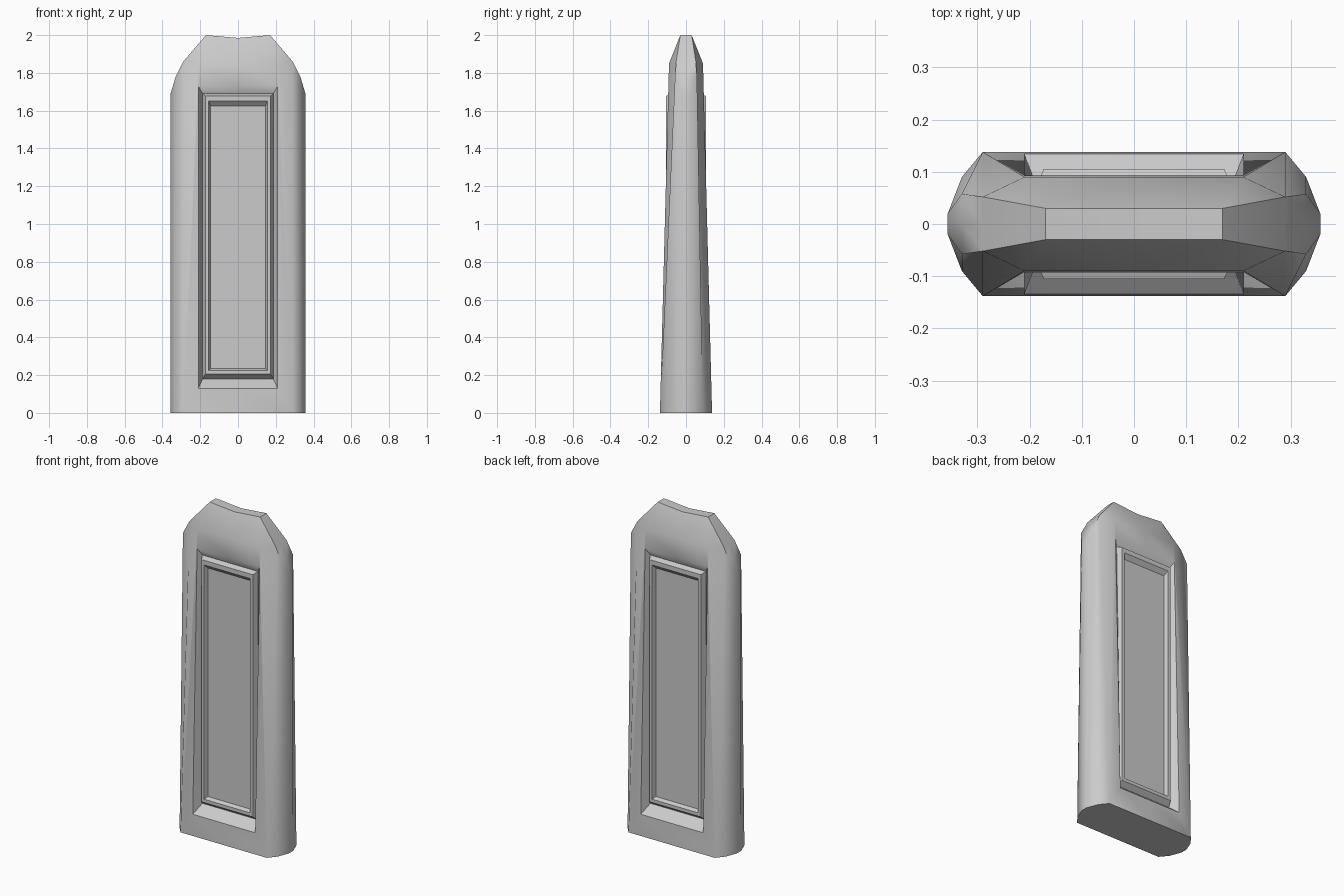
import bpy, bmesh, math

if "Cube" in bpy.data.objects:
    bpy.data.objects.remove(bpy.data.objects["Cube"])


def face_y(z):
    """Depth of the leaning front/back face at height z."""
    return 0.138 - 0.048 * z / 1.85


def rect(x, lo, hi, y=None):
    """Half rectangle from the centre line out to x; follows the face if y is None."""
    return [(px, face_y(z) if y is None else y, z)
            for px, z in ((0, lo), (x, lo), (x, hi), (0, hi))]


def bridge(a, b):
    """Quads between two half rectangles."""
    return [[a[i], a[i + 1], b[i + 1], b[i]] for i in range(3)]


def build(name, quarter, angle):
    """Mirror a quarter of faces over x and y, weld and shade."""
    bm = bmesh.new()
    for sx in (1, -1):
        for sy in (1, -1):
            for f in quarter:
                pts = f if sx * sy > 0 else f[::-1]
                bm.faces.new([bm.verts.new((x * sx, y * sy, z)) for x, y, z in pts])
    bmesh.ops.remove_doubles(bm, verts=bm.verts, dist=1e-4)
    return finish(name, bm, angle)


def finish(name, bm, angle):
    bmesh.ops.recalc_face_normals(bm, faces=bm.faces)
    me = bpy.data.meshes.new(name)
    bm.to_mesh(me)
    bm.free()
    ob = bpy.data.objects.new(name, me)
    bpy.context.collection.objects.link(ob)
    bpy.ops.object.select_all(action='DESELECT')
    ob.select_set(True)
    bpy.context.view_layer.objects.active = ob
    bpy.ops.object.shade_smooth_by_angle(angle=math.radians(angle))
    return ob


# Base outline, from the side edge round to the centre of the face
s0, s1, s2, s3 = (.357, 0, 0), (.357, .02, 0), (.33, .09, 0), (.29, .138, 0)
s4 = (0, .138, 0)
# Rounded shoulder, each step at the centre plane and at the face
a0, a1 = (.357, 0, 1.69), (.357, .02, 1.69)
b0, b1 = (.33, 0, 1.78), (.33, .058, 1.78)
c0, c1 = (.29, 0, 1.86), (.29, .052, 1.86)
d, e = (.21, .09, 1.85), (0, .09, 1.85)
# Dipped crown
f0, f1 = (.17, 0, 2), (.17, .03, 2)
g0, g1 = (0, 0, 1.985), (0, .03, 1.985)

# Nested outlines of the panel: groove rim, groove floor, moulding, inner field
rim = rect(.21, .13, 1.73)
floor = rect(.187, .18, 1.69, .075)
mould_out = rect(.173, .205, 1.678, .105)
mould_in = rect(.155, .225, 1.65, .105)
field = rect(.145, .235, 1.625, .082)

sides = [[s0, s1, a1, a0], [s1, s2, b1, a1], [s2, s3, c1, b1], [s3, d, c1]]
crown = [[a0, a1, b1, b0], [b0, b1, c1, c0], [c0, c1, f1, f0], [c1, d, f1],
         [d, e, f1], [e, g1, f1], [f0, f1, g1, g0]]
front = bridge([s4, s3, d, e], rim)
base = [[(0, 0, 0), s4, s3, s2, s1, s0]]

# Slab with tapering faces and recessed panels on front and back
build("slab", sides + crown + front + base + bridge(rim, floor)
      + bridge(floor, mould_out) + bridge(mould_out, mould_in)
      + bridge(mould_in, field) + [field], 40)
